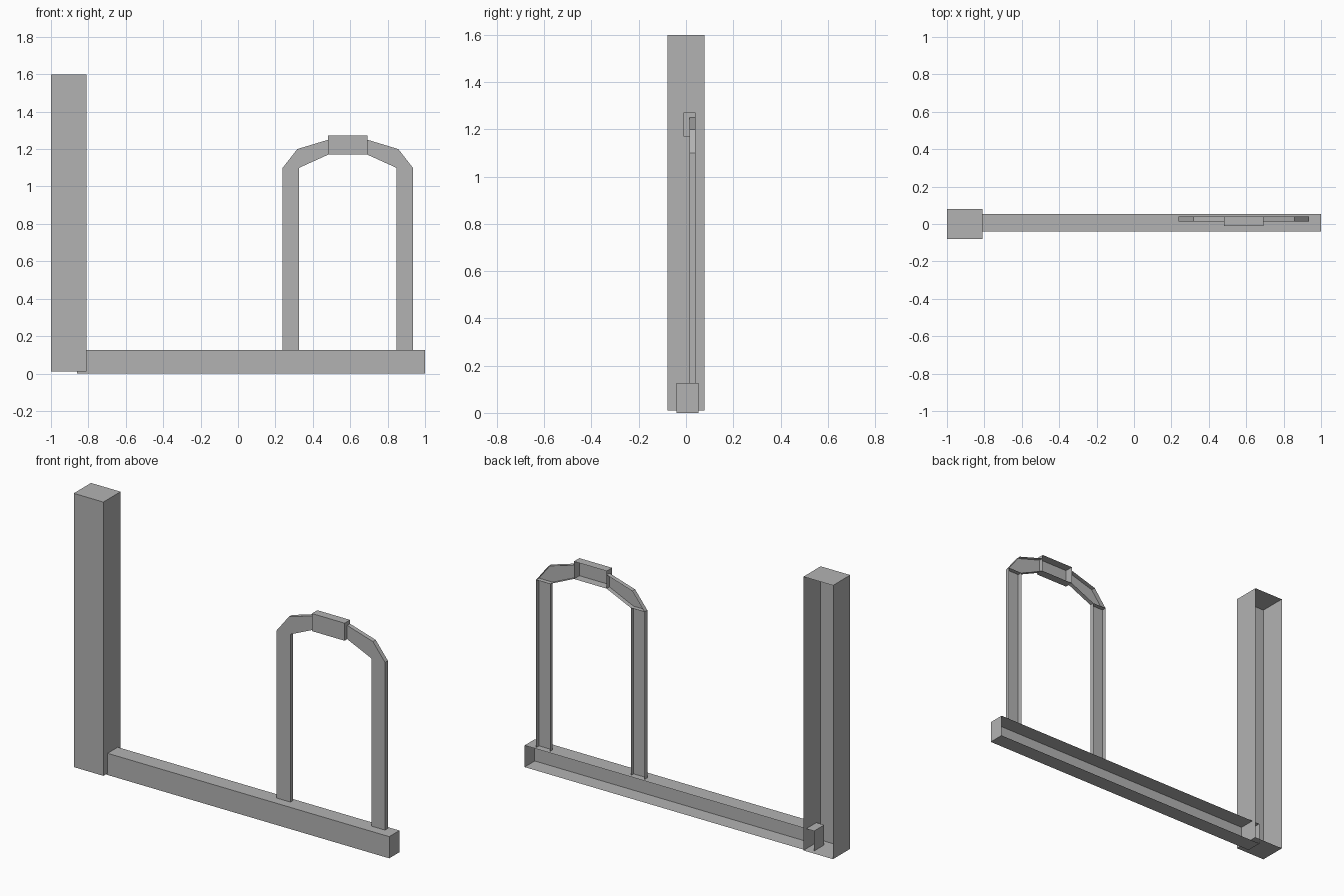
import bpy
import bmesh

# Remove the default cube
cube = bpy.data.objects.get("Cube")
if cube:
    bpy.data.objects.remove(cube, do_unlink=True)

# Single plain grey
grey = bpy.data.materials.new("plain grey")
grey.use_nodes = True
colour = (0.45, 0.45, 0.45, 1.0)
grey.diffuse_color = colour
grey.node_tree.nodes["Principled BSDF"].inputs["Base Color"].default_value = colour


def shell(name, outline, y_front, y_back):
    """Extrude an (x, z) outline backwards, leaving the back open."""
    area = sum(a[0] * b[1] - b[0] * a[1]
               for a, b in zip(outline, outline[1:] + outline[:1]))
    if area < 0:
        outline = outline[::-1]
    bm = bmesh.new()
    front = [bm.verts.new((x, y_front, z)) for x, z in outline]
    back = [bm.verts.new((x, y_back, z)) for x, z in outline]
    bm.faces.new(front)
    for i in range(len(outline)):
        j = (i + 1) % len(outline)
        bm.faces.new((front[j], front[i], back[i], back[j]))
    mesh = bpy.data.meshes.new(name)
    bm.to_mesh(mesh)
    bm.free()
    mesh.materials.append(grey)
    obj = bpy.data.objects.new(name, mesh)
    bpy.context.collection.objects.link(obj)
    return obj


def rect(x0, x1, z0, z1):
    return [(x0, z0), (x1, z0), (x1, z1), (x0, z1)]


# Tall post and long base beam, whose end runs into the post
shell("post", rect(-1.0, -0.81, 0.01, 1.6), -0.079, 0.079)
shell("base_beam", rect(-0.86, 1.0, 0.0, 0.126), -0.04, 0.053)

# Arch: mirrored legs and haunches around a raised keystone
ARCH_X = 0.587
KEY_HALF, LEG_IN, LEG_OUT = 0.105, 0.26, 0.348
SPRING = 1.1
for side, sign in (("right", -1), ("left", 1)):
    leg = rect(LEG_IN, LEG_OUT, 0.126, SPRING)
    haunch = [(LEG_IN, SPRING), (LEG_OUT, SPRING), (0.27, 1.2),
              (KEY_HALF, 1.25), (KEY_HALF, 1.17)]
    for part, outline in (("arch_leg", leg), ("arch_haunch", haunch)):
        placed = [(ARCH_X + sign * x, z) for x, z in outline]
        shell(f"{part}_{side}", placed, 0.014, 0.04)

shell("keystone", rect(ARCH_X - KEY_HALF, ARCH_X + KEY_HALF, 1.17, 1.272),
      -0.01, 0.04)
